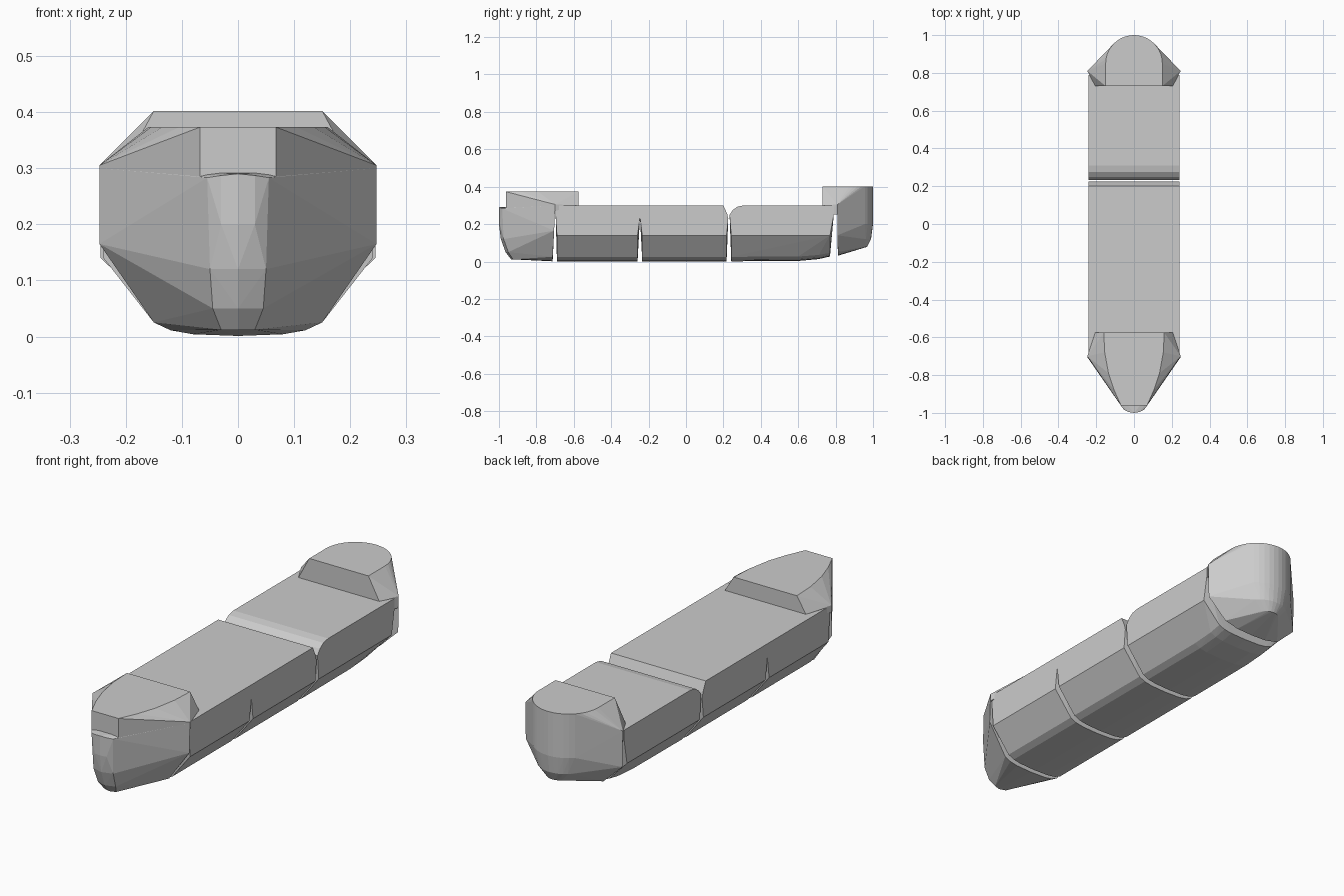
import bpy, bmesh, math

paint = bpy.data.materials.new("hull_grey")
paint.diffuse_color = (0.6, 0.6, 0.6, 1)


def hull(name, points):
    """Convex block from half of its corner points, mirrored across x."""
    bm = bmesh.new()
    for x, y, z in points:
        for s in ((1, -1) if x > 0 else (1,)):
            bm.verts.new((s * x, y, z))
    res = bmesh.ops.convex_hull(bm, input=bm.verts)
    junk = {v for v in res["geom_interior"] + res["geom_unused"]
            if isinstance(v, bmesh.types.BMVert)}
    bmesh.ops.delete(bm, geom=list(junk), context='VERTS')
    bmesh.ops.dissolve_limit(bm, angle_limit=math.radians(0.5),
                             verts=bm.verts, edges=bm.edges)
    bmesh.ops.recalc_face_normals(bm, faces=bm.faces)
    me = bpy.data.meshes.new(name)
    bm.to_mesh(me)
    bm.free()
    me.materials.append(paint)
    ob = bpy.data.objects.new(name, me)
    bpy.context.collection.objects.link(ob)
    return ob


# Half cross-section of the keel, below the deck
KEEL = [(0, 0.001), (0.08, 0.004), (0.12, 0.011), (0.15, 0.025), (0.24, 0.14)]


def ring(y, lift=0.0):
    return [(x, y, z + lift * (1 - z / 0.14)) for x, z in KEEL]


def rail(y, z):
    return [(0.24, y, z)]


# Middle hull sections, with tapered slots between them
hull("hull_section_front",
     ring(-0.69) + rail(-0.697, 0.25) + rail(-0.697, 0.30)
     + ring(-0.259) + rail(-0.246, 0.24) + rail(-0.246, 0.30))
hull("hull_section_middle",
     ring(-0.234) + rail(-0.246, 0.24) + rail(-0.246, 0.30)
     + ring(0.217) + rail(0.226, 0.23) + rail(0.22, 0.255) + rail(0.20, 0.30))
hull("hull_section_rear",
     ring(0.242) + rail(0.233, 0.25) + rail(0.25, 0.275) + rail(0.275, 0.293)
     + rail(0.31, 0.30) + ring(0.60, 0.002) + ring(0.71, 0.012)
     + ring(0.77, 0.026) + rail(0.79, 0.25) + rail(0.79, 0.30))

# Pointed bow
bow = [(x, -0.713, z) for x, z in KEEL[:4]]
bow += [(0.247, -0.705, 0.165), (0.247, -0.70, 0.30), (0, -0.70, 0.30),
        (0.068, -0.962, 0.285), (0.068, -0.955, 0.18), (0.055, -0.982, 0.283),
        (0.03, -0.995, 0.287), (0, -1.0, 0.29), (0, -1.0, 0.20),
        (0.03, -0.995, 0.20), (0, -0.99, 0.12), (0.05, -0.975, 0.12),
        (0, -0.965, 0.05), (0.045, -0.95, 0.05), (0, -0.935, 0.012),
        (0.03, -0.925, 0.012)]
hull("bow_hull", bow)

# Raised foredeck
deck = [(0.16, -0.575, 0.373), (0.155, -0.68, 0.373), (0.135, -0.79, 0.373),
        (0.105, -0.88, 0.373), (0.068, -0.962, 0.373), (0.068, -0.962, 0.285),
        (0.205, -0.575, 0.30), (0.247, -0.70, 0.305), (0.247, -0.70, 0.27)]
hull("foredeck", deck)

# Rounded stern and its raised deck
arc = [(0.15 * math.cos(a), 0.85 + 0.15 * math.sin(a))
       for a in [math.radians(90 * i / 10) for i in range(11)]]
arc[-1] = (0, 1.0)
stern = [(x, y, 0.30) for x, y in arc] + [(x, y, 0.20) for x, y in arc]
stern += [(x * 0.85, 0.82 + (y - 0.82) * 0.94, 0.12) for x, y in arc]
stern += [(x * 0.55, 0.82 + (y - 0.82) * 0.82, 0.078) for x, y in arc]
stern += [(0.247, 0.81, 0.305), (0.245, 0.81, 0.14), (0.15, 0.812, 0.05),
          (0.08, 0.812, 0.034), (0, 0.812, 0.031), (0, 0.90, 0.058)]
hull("stern_hull", stern)
after = [(x, y, z) for x, y in arc for z in (0.402, 0.25)]
after += [(0.15, 0.73, 0.402), (0.205, 0.73, 0.30), (0.205, 0.73, 0.25),
          (0.247, 0.81, 0.305), (0.245, 0.81, 0.25)]
hull("stern_deck", after)
